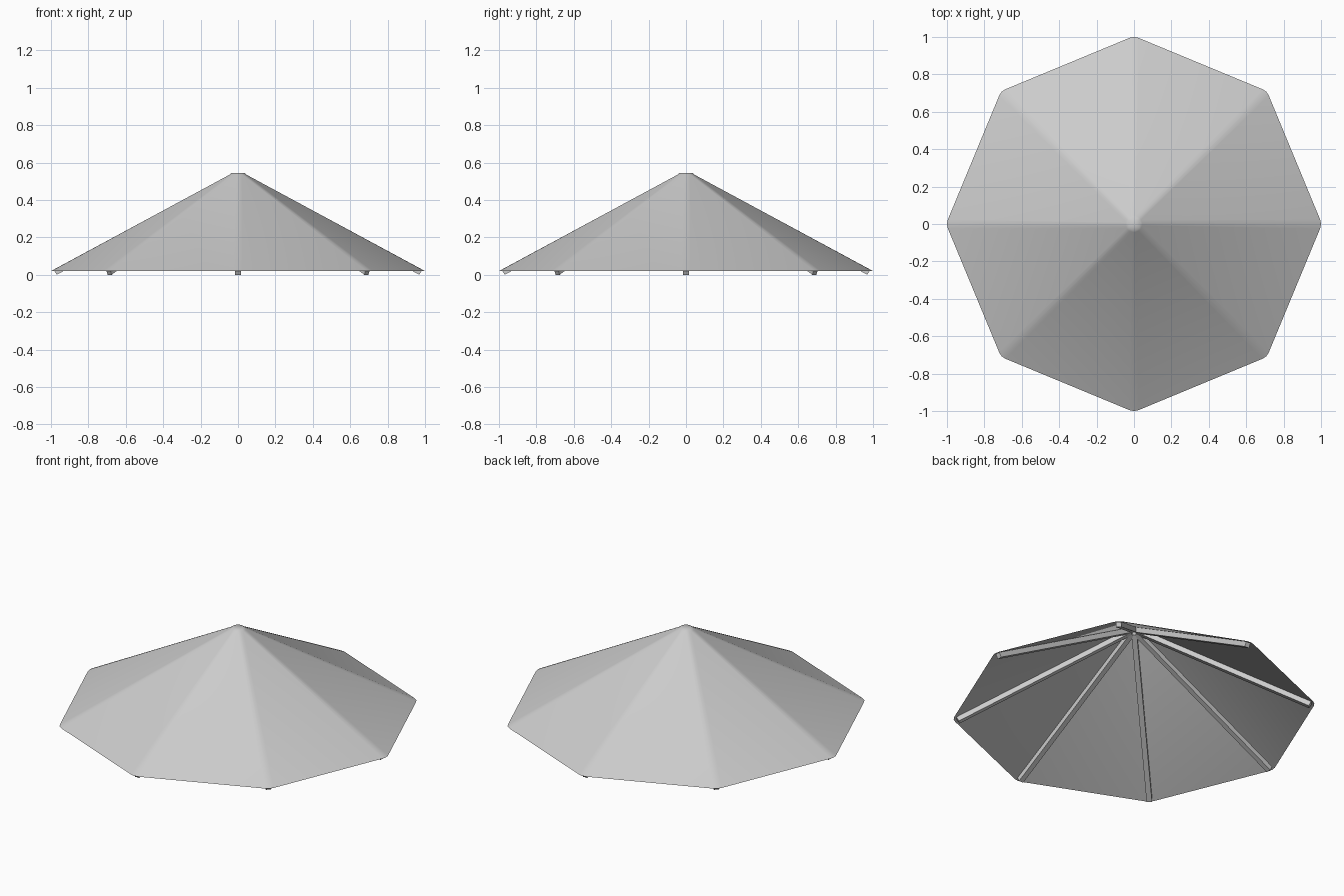
import bpy, bmesh
from math import cos, sin, pi, atan2
from mathutils import Matrix, Vector

default = bpy.data.objects.get("Cube")
if default:
    bpy.data.objects.remove(default, do_unlink=True)

SIDES = 8
RIM_R, RIM_Z = 1.0, 0.02
TOP_R, TOP_Z = 0.045, 0.535

fabric = bpy.data.materials.new("light_grey")
fabric.use_nodes = True
grey = (0.6, 0.6, 0.6, 1)
fabric.diffuse_color = grey
fabric.node_tree.nodes["Principled BSDF"].inputs["Base Color"].default_value = grey


def make_object(name, bm):
    mesh = bpy.data.meshes.new(name)
    bm.to_mesh(mesh)
    bm.free()
    mesh.materials.append(fabric)
    obj = bpy.data.objects.new(name, mesh)
    bpy.context.collection.objects.link(obj)
    return obj


def ring(bm, r, z, half_width):
    """Octagon ring whose corners are clipped by a small rounded tip."""
    verts = []
    for k in range(SIDES):
        turn = Matrix.Rotation(k * 2 * pi / SIDES, 3, 'Z')
        for side in (-1, 0, 1):
            inset = 0.2 * half_width * abs(side)
            verts.append(bm.verts.new(turn @ Vector((r - inset, side * half_width, z))))
    return verts


# Canopy: eight panels with soft ridges, running up to a small flat cap
bm = bmesh.new()
rings = [ring(bm, RIM_R, RIM_Z, 0.024),
         ring(bm, TOP_R, TOP_Z, 0.01),
         ring(bm, 0.034, 0.545, 0.007)]
for outer, inner in zip(rings, rings[1:]):
    n = len(outer)
    for i in range(n):
        j = (i + 1) % n
        bm.faces.new((outer[i], outer[j], inner[j], inner[i]))
bm.faces.new(rings[-1])
for face in bm.faces:
    face.smooth = True
make_object("canopy", bm)

# Ribs: square bars hung under each ridge
slope = atan2(TOP_Z - RIM_Z, RIM_R - TOP_R)
down = Vector((-sin(slope), 0, -cos(slope)))


def ridge_point(r):
    return Vector((r, 0, RIM_Z + (RIM_R - r) * (TOP_Z - RIM_Z) / (RIM_R - TOP_R)))


start, end = ridge_point(0.03), ridge_point(0.985)
thick, width, gap = 0.029, 0.03, 0.003
middle = (start + end) / 2 + down * (gap + thick / 2)
for k in range(SIDES):
    bm = bmesh.new()
    place = (Matrix.Rotation(k * 2 * pi / SIDES, 4, 'Z') @ Matrix.Translation(middle)
             @ Matrix.Rotation(slope, 4, 'Y')
             @ Matrix.Diagonal(((end - start).length, width, thick, 1)))
    bmesh.ops.create_cube(bm, size=1, matrix=place)
    make_object(f"rib_{k + 1}", bm)
